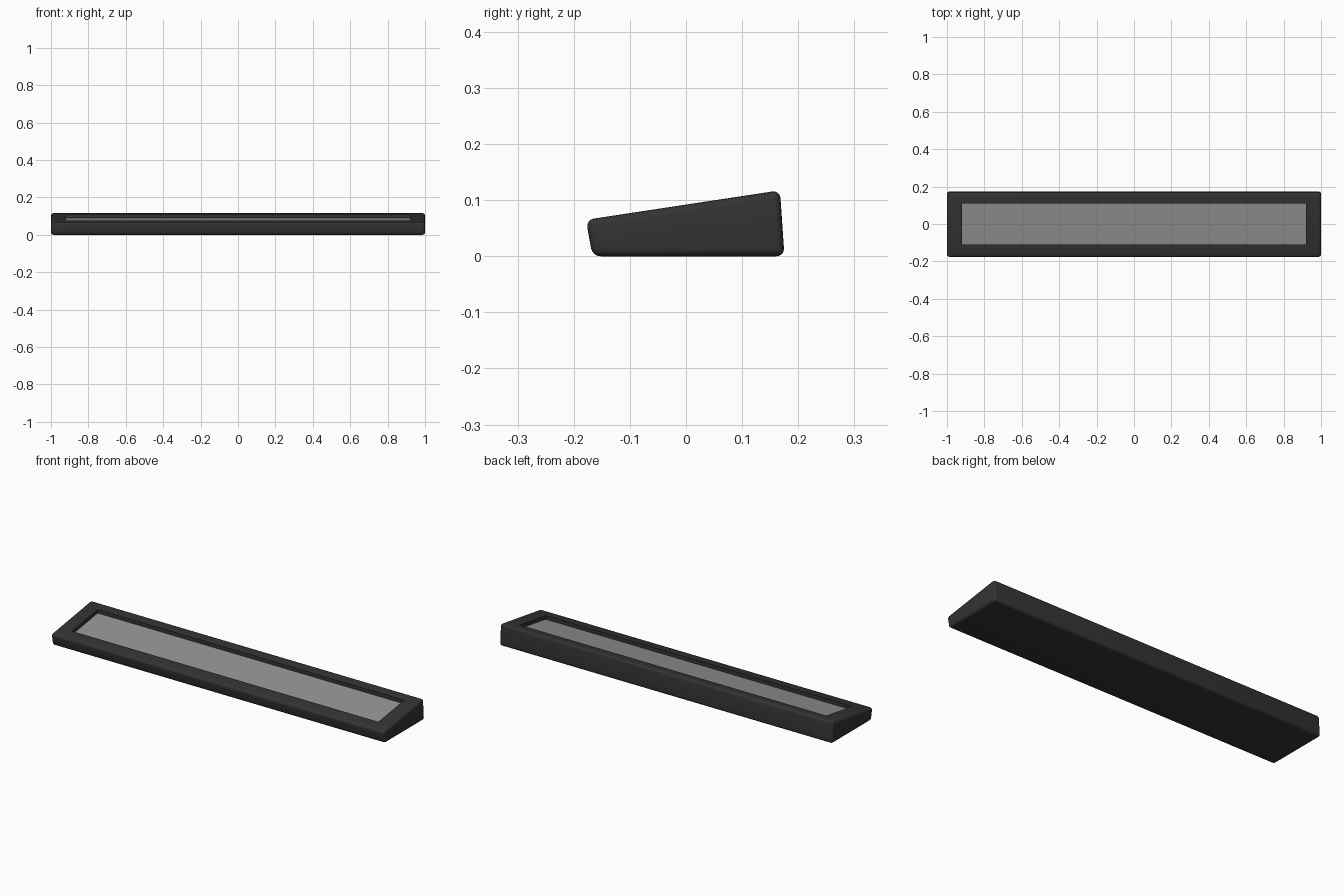
import bpy, bmesh

if "Cube" in bpy.data.objects:
    bpy.data.objects.remove(bpy.data.objects["Cube"])

def material(name, rgb):
    m = bpy.data.materials.new(name)
    m.diffuse_color = (*rgb, 1)
    m.use_nodes = True
    m.node_tree.nodes["Principled BSDF"].inputs["Base Color"].default_value = m.diffuse_color
    return m

dark = material("charcoal plastic", (0.033, 0.033, 0.033))
grey = material("grey panel", (0.29, 0.29, 0.29))

# Wedge body: side profile (y, z) extruded along x
profile = [(-0.1665, 0), (0.1755, 0), (0.1675, 0.1175), (-0.1785, 0.065)]
bm = bmesh.new()
face = bm.faces.new([bm.verts.new((-1, y, z)) for y, z in profile])
ext = bmesh.ops.extrude_face_region(bm, geom=[face])
for v in ext["geom"]:
    if isinstance(v, bmesh.types.BMVert):
        v.co.x = 1
bmesh.ops.recalc_face_normals(bm, faces=bm.faces[:])
bmesh.ops.bevel(bm, geom=bm.edges[:], offset=0.014, offset_type='OFFSET',
                segments=4, profile=0.5, affect='EDGES')

# Recessed window in the sloping top
bm.normal_update()
top = max((f for f in bm.faces if f.normal.z > 0.9), key=lambda f: f.calc_area())
n, c = top.normal.copy(), top.calc_center_median()
bmesh.ops.inset_region(bm, faces=[top], thickness=0.03)
for v in top.verts:
    v.co.x = 0.92 if v.co.x > 0 else -0.92
    v.co.y = 0.11 if v.co.y > c.y else -0.11
    v.co.z = c.z - (n.x * (v.co.x - c.x) + n.y * (v.co.y - c.y)) / n.z
floor = bmesh.ops.extrude_discrete_faces(bm, faces=[top])["faces"][0]
rim = [e for e in bm.edges if e.is_boundary]
lower = list(floor.verts)
upper = [min((v for e in rim for v in e.verts if v not in lower),
             key=lambda u: (u.co - w.co).length) for w in lower] if rim else []
for v in lower:
    v.co.z -= 0.02
for i in range(len(upper)):
    j = (i + 1) % len(lower)
    bm.faces.new((lower[i], lower[j], upper[j], upper[i]))
floor.material_index = 1
bmesh.ops.recalc_face_normals(bm, faces=bm.faces[:])

mesh = bpy.data.meshes.new("wedge_body")
bm.to_mesh(mesh)
bm.free()
mesh.materials.append(dark)
mesh.materials.append(grey)
body = bpy.data.objects.new("wedge_body", mesh)
bpy.context.collection.objects.link(body)
bpy.context.view_layer.objects.active = body
body.select_set(True)
bpy.ops.object.shade_smooth_by_angle(angle=0.6)
